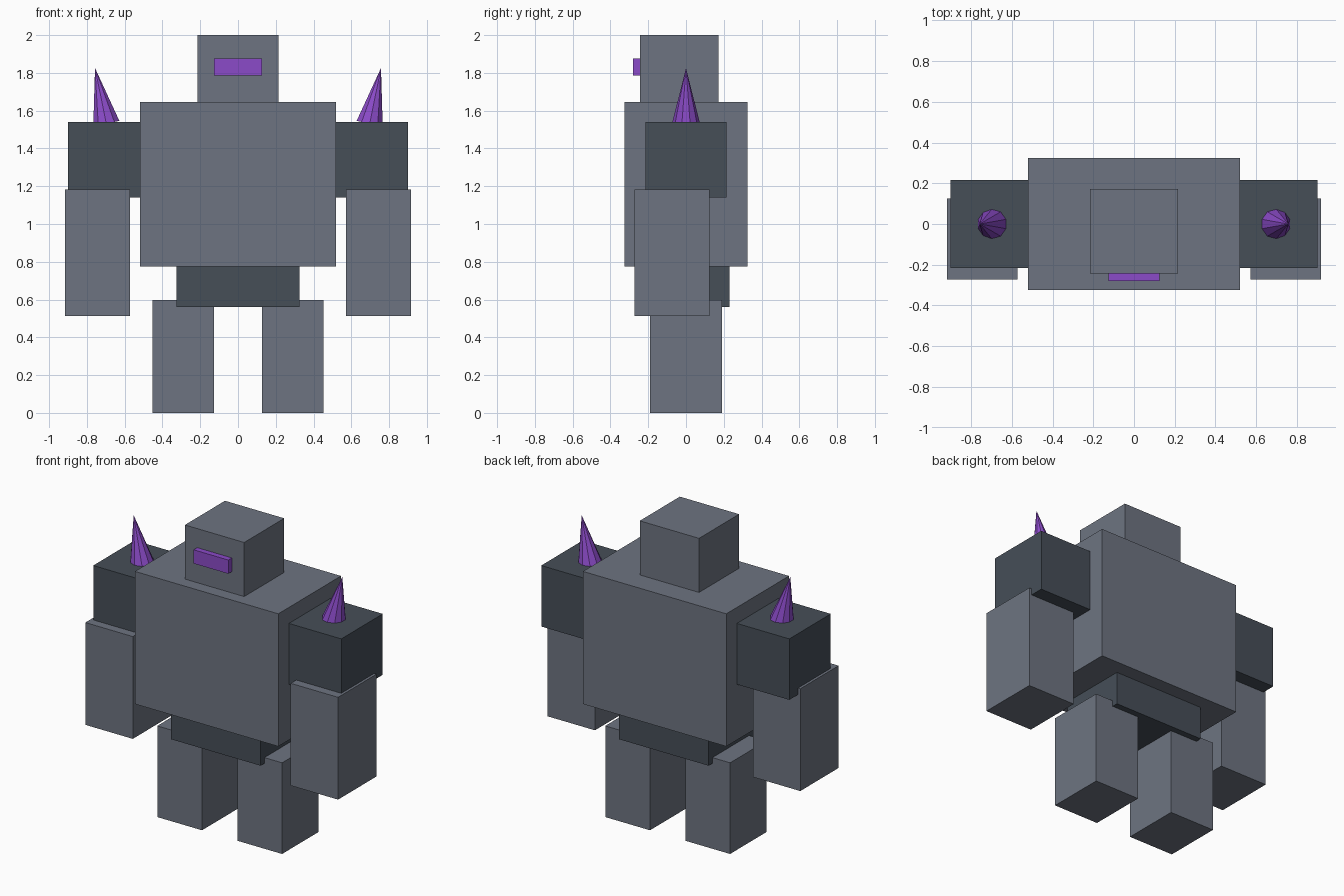
import bpy
import math
from mathutils import Matrix

old = bpy.data.objects.get("Cube")
if old:
    bpy.data.objects.remove(old, do_unlink=True)


def material(name, rgb):
    mat = bpy.data.materials.new(name)
    mat.use_nodes = True
    mat.diffuse_color = (*rgb, 1)
    mat.node_tree.nodes["Principled BSDF"].inputs["Base Color"].default_value = (*rgb, 1)
    return mat


stone = material("slate grey", (0.155, 0.175, 0.22))
dark_stone = material("dark slate", (0.061, 0.077, 0.097))
crystal = material("purple crystal", (0.26, 0.07, 0.58))


def finish(name, mat):
    obj = bpy.context.object
    obj.name = obj.data.name = name
    obj.data.materials.append(mat)
    return obj


def box(name, mat, x, y, z):
    """Box from (min, max) ranges on each axis."""
    spans = (x, y, z)
    bpy.ops.mesh.primitive_cube_add(size=1)
    obj = finish(name, mat)
    obj.data.transform(Matrix.Diagonal([b - a for a, b in spans] + [1]))
    obj.location = [(a + b) / 2 for a, b in spans]
    return obj


# Central body
box("torso", stone, (-0.52, 0.52), (-0.325, 0.325), (0.775, 1.645))
box("waist", dark_stone, (-0.325, 0.325), (-0.23, 0.23), (0.56, 0.85))
box("head", stone, (-0.215, 0.215), (-0.243, 0.172), (1.6, 2.0))
box("visor", crystal, (-0.126, 0.126), (-0.28, -0.22), (1.785, 1.875))

# Limbs and shoulder spikes, the same on both sides
for side, s in (("left", 1), ("right", -1)):
    def across(inner, outer):
        return sorted((s * inner, s * outer))

    box(side + "_leg", stone, across(0.128, 0.453), (-0.19, 0.19), (0, 0.598))
    box(side + "_shoulder", dark_stone, across(0.47, 0.9), (-0.215, 0.215), (1.14, 1.54))
    box(side + "_arm", stone, across(0.573, 0.917), (-0.272, 0.125), (0.512, 1.183))

    # Spike leans outward, with its base sunk into the shoulder
    tilt = math.radians(11.5)
    length = 0.3
    bpy.ops.mesh.primitive_cone_add(vertices=10, radius1=0.074, radius2=0, depth=length)
    spike = finish(side + "_shoulder_spike", crystal)
    spike.rotation_euler.y = s * tilt
    spike.location = (s * (0.757 - math.sin(tilt) * length / 2), 0,
                      1.826 - math.cos(tilt) * length / 2)
